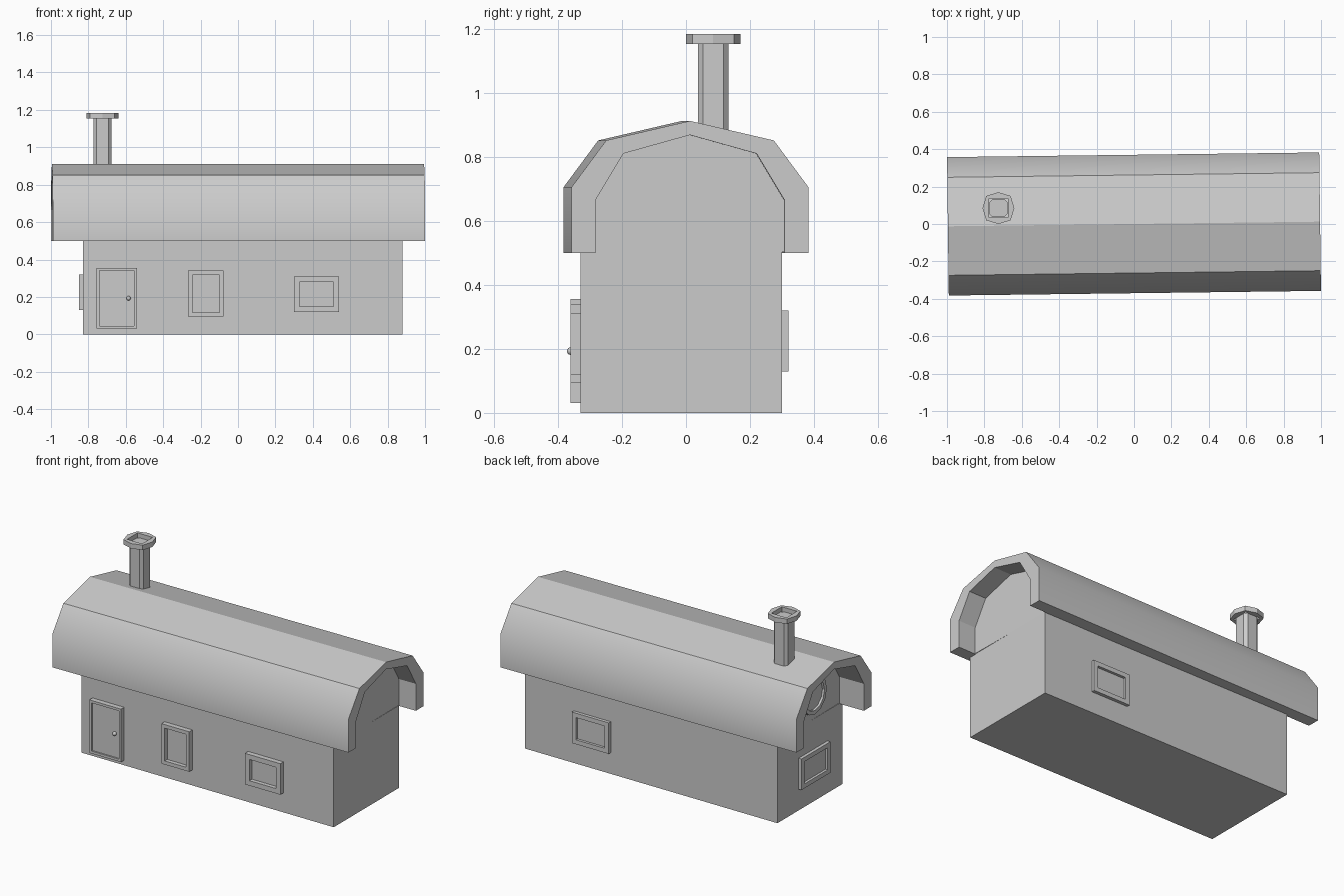
import bpy, bmesh, math
from mathutils import Matrix

if "Cube" in bpy.data.objects:
    bpy.data.objects.remove(bpy.data.objects["Cube"])

ROOF_TURN = 0.0125  # the roof sits slightly turned on the walls


def add_object(name, bm):
    bmesh.ops.recalc_face_normals(bm, faces=bm.faces)
    mesh = bpy.data.meshes.new(name)
    bm.to_mesh(mesh)
    bm.free()
    ob = bpy.data.objects.new(name, mesh)
    bpy.context.collection.objects.link(ob)
    return ob


def mirrored(half):
    """Right half of an arch (foot to apex) -> full arch."""
    return half + [(-y, z) for y, z in reversed(half[:-1])]


def prism(name, loop, axis, a, b):
    """Closed 2D loop extruded along x (loop is y,z) or z (loop is x,y)."""
    place = (lambda p, t: (t, *p)) if axis == 'x' else (lambda p, t: (*p, t))
    bm = bmesh.new()
    face = bm.faces.new([bm.verts.new(place(p, a)) for p in loop])
    res = bmesh.ops.extrude_face_region(bm, geom=[face])
    verts = [v for v in res['geom'] if isinstance(v, bmesh.types.BMVert)]
    bmesh.ops.translate(bm, verts=verts, vec=place((0, 0), b - a))
    return add_object(name, bm)


def panel(name, loc, w, h, depth, rim, recess, turn=0, sides=4):
    """Framed opening: plate facing local -y with a recessed middle."""
    bm = bmesh.new()
    if sides == 4:
        ring = [(-w/2, -h/2), (w/2, -h/2), (w/2, h/2), (-w/2, h/2)]
    else:
        ring = [(w/2 * math.cos(math.tau * i / sides), h/2 * math.sin(math.tau * i / sides))
                for i in range(sides)]
    back = [bm.verts.new((x, 0.01, z)) for x, z in ring]
    front = [bm.verts.new((x, -depth, z)) for x, z in ring]
    bm.faces.new(back)
    for i in range(sides):
        j = (i + 1) % sides
        bm.faces.new((back[i], back[j], front[j], front[i]))
    middle = bm.faces.new(front)
    bmesh.ops.recalc_face_normals(bm, faces=bm.faces)
    bmesh.ops.inset_region(bm, faces=[middle], thickness=rim, use_even_offset=True)
    res = bmesh.ops.extrude_face_region(bm, geom=[middle])
    bmesh.ops.translate(bm, vec=(0, recess, 0),
                        verts=[v for v in res['geom'] if isinstance(v, bmesh.types.BMVert)])
    if middle.is_valid:
        bmesh.ops.delete(bm, geom=[middle], context='FACES_ONLY')
    bm.transform(Matrix.Translation(loc) @ Matrix.Rotation(turn, 4, 'Z'))
    return add_object(name, bm)


# Walls
prism("walls", [(-0.33, 0), (0.30, 0), (0.30, 0.505), (-0.33, 0.505)], 'x', -0.83, 0.88)

# Roof shell: arch-shaped section, lower slopes softly shaded
outer = mirrored([(0.37, 0.5), (0.37, 0.705), (0.262, 0.851), (0, 0.912)])
inner = mirrored([(0.295, 0.5), (0.295, 0.665), (0.208, 0.81), (0, 0.868)])
roof = prism("roof", outer + inner[::-1], 'x', -0.995, 0.995)
for p in roof.data.polygons:
    c, n = p.center, p.normal
    outward = n.y * c.y > 0
    p.use_smooth = outward and abs(n.x) < 0.1 and abs(n.y) > 0.5
roof.rotation_euler.z = ROOF_TURN

# Gable walls filling the arch under the roof
gable = prism("gable", mirrored([(0.31, 0.503), (0.31, 0.675), (0.22, 0.82), (0, 0.88)]),
              'x', -0.83, 0.88)
gable.rotation_euler.z = ROOF_TURN

# Chimney shaft: square with cut corners
cx, cy, s, k = -0.725, 0.085, 0.048, 0.032
prism("chimney_shaft", [(cx + x, cy + y) for x, y in
      [(s, -k), (s, k), (k, s), (-k, s), (-s, k), (-s, -k), (-k, -s), (k, -s)]], 'z', 0.80, 1.158)

# Chimney cap: octagonal slab with a square opening
bm = bmesh.new()
rings = []
for square, z in [(True, 1.153), (False, 1.153), (False, 1.183), (True, 1.183)]:
    ring = []
    for i in range(8):
        a = math.tau * i / 8
        r = (0.051 * (math.sqrt(2) if i % 2 else 1)) if square else (0.092 if i % 2 else 0.085)
        ring.append(bm.verts.new((cx + r * math.cos(a), cy + r * math.sin(a), z)))
    rings.append(ring)
for n in range(4):
    lo, hi = rings[n], rings[(n + 1) % 4]
    for i in range(8):
        j = (i + 1) % 8
        bm.faces.new((lo[i], lo[j], hi[j], hi[i]))
add_object("chimney_cap", bm)

# Door and knob
panel("door", (-0.648, -0.33, 0.193), 0.215, 0.325, 0.031, 0.015, 0.009)
bm = bmesh.new()
bmesh.ops.create_uvsphere(bm, u_segments=12, v_segments=8, radius=0.012,
                          matrix=Matrix.Translation((-0.585, -0.36, 0.193)))
for f in bm.faces:
    f.smooth = True
add_object("door_knob", bm)

# Windows
panel("front_window_narrow", (-0.172, -0.33, 0.218), 0.188, 0.245, 0.031, 0.022, 0.025)
panel("front_window_wide", (0.42, -0.33, 0.215), 0.24, 0.19, 0.031, 0.03, 0.025)
panel("back_window", (0.425, 0.30, 0.225), 0.25, 0.19, 0.02, 0.027, 0.016, math.pi)
panel("left_window", (-0.83, -0.045, 0.225), 0.28, 0.19, 0.02, 0.027, 0.016, -math.pi / 2)
panel("round_gable_window", (-0.83, -0.035, 0.66), 0.23, 0.23, 0.02, 0.022, 0.014,
      -math.pi / 2, sides=12)
